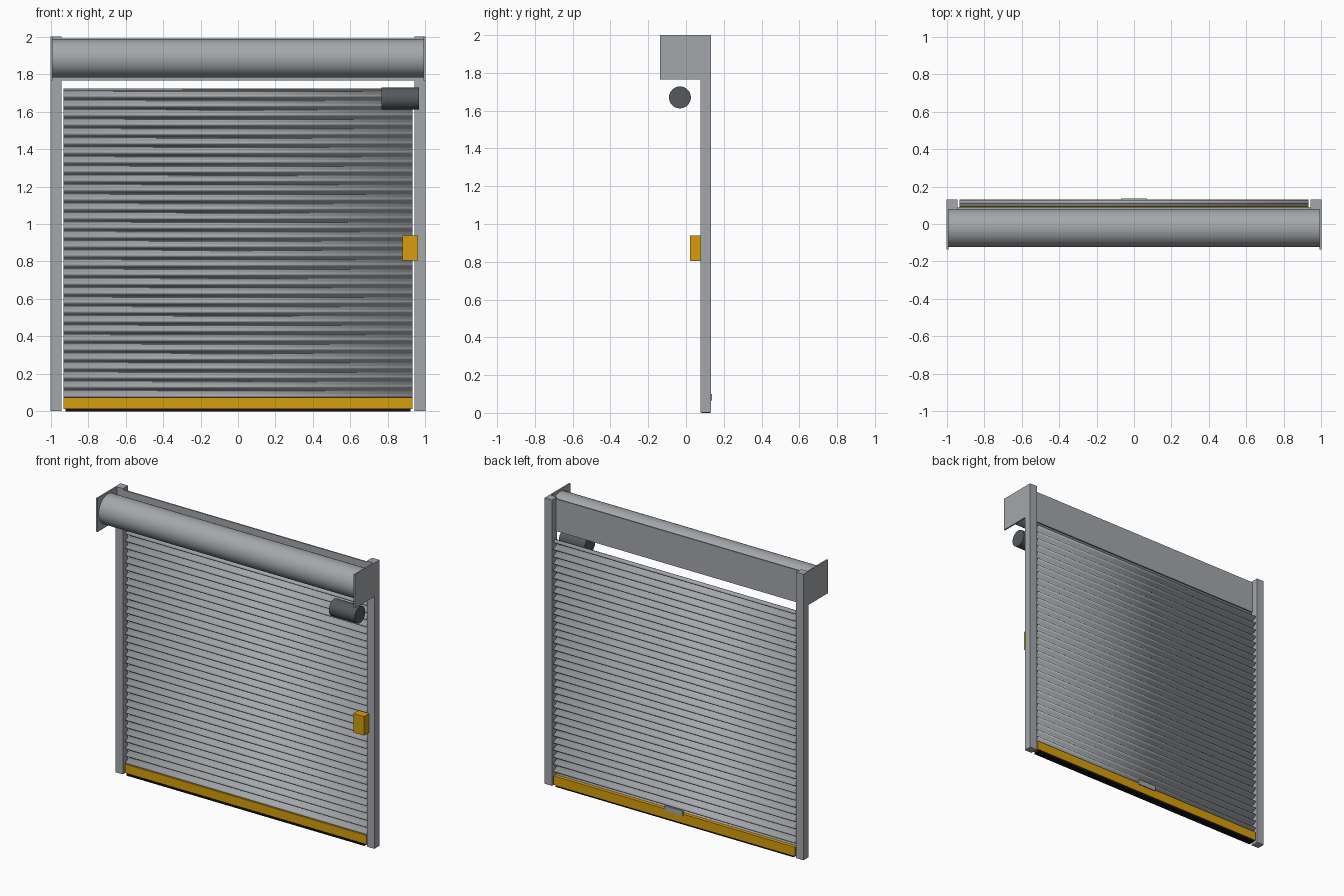
import bpy, bmesh, math
from mathutils import Matrix

cube = bpy.data.objects.get("Cube")
if cube:
    bpy.data.objects.remove(cube, do_unlink=True)


def material(name, r, g, b):
    m = bpy.data.materials.new(name)
    m.use_nodes = True
    m.diffuse_color = (r, g, b, 1)
    bsdf = next(n for n in m.node_tree.nodes if n.type == "BSDF_PRINCIPLED")
    bsdf.inputs["Base Color"].default_value = (r, g, b, 1)
    return m


STEEL = material("galvanised steel", 0.37, 0.39, 0.41)
YELLOW = material("safety yellow", 0.68, 0.34, 0.004)
DARK = material("motor grey", 0.09, 0.1, 0.11)
RUBBER = material("black rubber", 0.005, 0.005, 0.005)


def finish(name, bm, mat, smooth=False):
    bmesh.ops.recalc_face_normals(bm, faces=bm.faces)
    mesh = bpy.data.meshes.new(name)
    bm.to_mesh(mesh)
    bm.free()
    mesh.materials.append(mat)
    ob = bpy.data.objects.new(name, mesh)
    bpy.context.collection.objects.link(ob)
    if smooth:
        bpy.ops.object.select_all(action="DESELECT")
        ob.select_set(True)
        bpy.context.view_layer.objects.active = ob
        bpy.ops.object.shade_smooth_by_angle(angle=math.radians(40))
    return ob


def box(name, x, y, z, mat):
    """Box from (low, high) pairs on each axis."""
    bm = bmesh.new()
    bmesh.ops.create_cube(bm, size=1)
    for v in bm.verts:
        for i, (lo, hi) in enumerate((x, y, z)):
            v.co[i] = lo if v.co[i] < 0 else hi
    return finish(name, bm, mat)


def cylinder_x(name, x, y, z, radius, mat, sides):
    """Capped cylinder lying along x."""
    bm = bmesh.new()
    turn = Matrix.Translation((sum(x) / 2, y, z)) @ Matrix.Rotation(math.pi / 2, 4, "Y")
    bmesh.ops.create_cone(bm, cap_ends=True, segments=sides, radius1=radius,
                          radius2=radius, depth=x[1] - x[0], matrix=turn)
    return finish(name, bm, mat, smooth=True)


# Guide rails and drum end plates on both sides
for side, s in (("left", 1), ("right", -1)):
    box(side + "_guide_rail", sorted((s * 0.943, s)), (0.077, 0.132), (0.003, 2), STEEL)
    box(side + "_end_plate", sorted((s * 0.99, s)), (-0.137, 0.077), (1.765, 2), STEEL)

# Housing back panel and the rolled-up drum
box("back_panel", (-0.99, 0.99), (0.077, 0.087), (1.765, 1.99), STEEL)
cylinder_x("drum", (-0.99, 0.99), -0.022, 1.885, 0.102, STEEL, 48)

# Corrugated curtain: a wave profile, one period per slat, given thickness
HALF, BOTTOM, TOP, SLATS, STEPS = 0.932, 0.07, 1.72, 33, 10
pitch = (TOP - BOTTOM) / SLATS
bm = bmesh.new()
rows = []
for i in range(SLATS * STEPS + 1):
    y = 0.11 - 0.018 * math.sin(2 * math.pi * i / STEPS)
    z = BOTTOM + pitch * i / STEPS
    rows.append([bm.verts.new((x, y, z)) for x in (-HALF, HALF)])
for a, b in zip(rows, rows[1:]):
    bm.faces.new((a[0], a[1], b[1], b[0]))
curtain = finish("curtain", bm, STEEL, smooth=True)
thick = curtain.modifiers.new("thickness", "SOLIDIFY")
thick.thickness = 0.005
thick.offset = 0

# Bottom bar with rubber seal and lift handle
box("bottom_bar", (-HALF, HALF), (0.085, 0.13), (0.013, 0.075), YELLOW)
box("bottom_seal", (-0.92, 0.92), (0.081, 0.126), (0, 0.014), RUBBER)
box("lift_handle", (-0.07, 0.07), (0.125, 0.137), (0.065, 0.1), STEEL)

# Drive motor and control box
cylinder_x("motor", (0.765, 0.965), -0.032, 1.67, 0.058, DARK, 32)
box("control_box", (0.878, 0.96), (0.02, 0.077), (0.805, 0.938), YELLOW)
